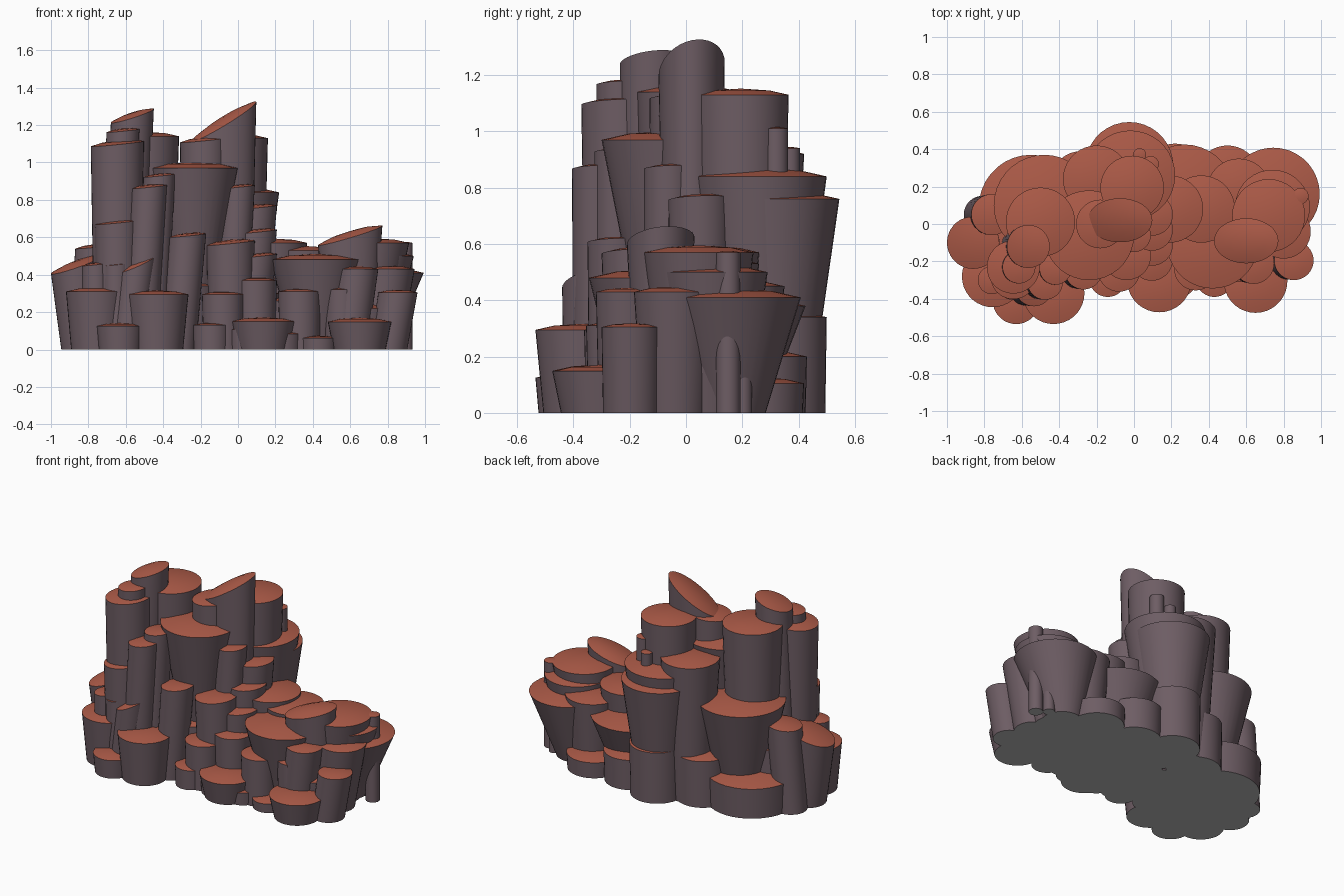
import bpy, bmesh, math

SEG = 36


def material(name, rgb):
    m = bpy.data.materials.new(name)
    m.diffuse_color = (*rgb, 1)
    return m


STONE = material("stone_side", (0.155, 0.11, 0.128))
CAP = material("rust_cap", (0.42, 0.105, 0.065))
UNDER = material("grey_underside", (0.48, 0.48, 0.48))


def column(name, x, y, r, z, slope=None, squash=1.0, flare=None, lean=None):
    """Tapered column with a low domed cap centred on (x, y, z)."""
    # wide low columns taper more; narrow tall ones and the right side lean
    if flare is None:
        flare = 1 - (3.0 if 0.35 < z < 1 else 2.0) * max(0, r - 0.08)
    if slope is None:
        slope = 0.1 if r < 0.15 and x < 0.1 and z > 0.4 else 0
    if lean is None:
        lean = -0.05 if (r < 0.12 and z > 0.4) or x > 0.65 else 0
    bm = bmesh.new()

    def ring(cx, rad, height, tilt):
        # caps slant along x and a little towards the front
        pts = [(rad * math.cos(a), rad * squash * math.sin(a))
               for a in (2 * math.pi * i / SEG for i in range(SEG))]
        return [bm.verts.new((cx + u, y + v, height + tilt * (u + 0.35 * v))) for u, v in pts]

    base = ring(x + lean, r * flare, 0, 0)
    rim = ring(x, r, z, slope)
    mid = ring(x, r * 0.6, z + r * 0.09, slope)
    tip = bm.verts.new((x, y, z + r * 0.13))
    bm.faces.new(base[::-1]).material_index = 2
    for i in range(SEG):
        j = (i + 1) % SEG
        bm.faces.new((base[i], base[j], rim[j], rim[i]))
        for f in (bm.faces.new((rim[i], rim[j], mid[j], mid[i])),
                  bm.faces.new((mid[i], mid[j], tip))):
            f.material_index = 1
    me = bpy.data.meshes.new(name)
    bm.to_mesh(me)
    bm.free()
    for m in (STONE, CAP, UNDER):
        me.materials.append(m)
    ob = bpy.data.objects.new(name, me)
    bpy.context.collection.objects.link(ob)
    ob.select_set(True)
    return ob


# columns with strongly slanted tops
column("peak_column", -0.075, 0.02, 0.173, 1.22, 0.6, 0.68)
column("left_peak_column", -0.565, -0.12, 0.115, 1.25, 0.32)
column("right_peak_column", 0.6, -0.09, 0.172, 0.61, 0.3, 0.7)
column("left_end_column", -0.86, -0.1, 0.14, 0.455, 0.35, lean=0.03)
column("front_slant_column", -0.535, -0.34, 0.1, 0.46, 0.45, lean=-0.06)
# broad funnel at the front of the middle tower
column("funnel_column", -0.24, -0.06, 0.24, 0.97, 0, 1, 0.2)

# left tower: x, y, radius, height
for c in [(-0.5, 0.01, 0.185, 1.14), (-0.645, -0.23, 0.142, 1.1),
          (-0.615, -0.23, 0.088, 1.17), (-0.48, 0.1, 0.27, 0.66),
          (-0.645, -0.28, 0.122, 0.68), (-0.475, -0.31, 0.095, 0.87),
          (-0.42, -0.24, 0.085, 0.93), (-0.76, 0.05, 0.11, 0.55)]:
    column("left_tower_column", *c)

# middle tower
for c in [(-0.01, 0.195, 0.17, 1.13), (-0.18, 0, 0.13, 1.12),
          (-0.02, 0.26, 0.24, 0.84), (-0.025, 0.31, 0.235, 0.76),
          (-0.2, 0.24, 0.18, 0.92), (-0.27, -0.25, 0.1, 0.61),
          (0, -0.06, 0.09, 0.87), (-0.04, -0.17, 0.13, 0.57)]:
    column("middle_tower_column", *c)

# wide columns on the right
for c in [(0.72, 0.045, 0.195, 0.57), (0.745, 0.16, 0.248, 0.41),
          (0.8, -0.04, 0.145, 0.43), (0.42, -0.1, 0.245, 0.48),
          (0.56, 0.18, 0.17, 0.45), (0.27, 0.16, 0.265, 0.38),
          (0.855, -0.195, 0.105, 0.305), (0.64, -0.21, 0.11, 0.43)]:
    column("right_cluster_column", *c)

# low columns along the front
for c in [(-0.755, -0.28, 0.165, 0.31), (-0.63, -0.41, 0.125, 0.125),
          (-0.43, -0.37, 0.165, 0.295), (-0.08, -0.25, 0.112, 0.295),
          (0.135, -0.3, 0.172, 0.15), (0.33, -0.24, 0.115, 0.31),
          (0.65, -0.305, 0.17, 0.148)]:
    column("front_foot_column", *c)

# broad low columns along the back
for c in [(-0.55, 0.09, 0.28, 0.2), (-0.28, 0.22, 0.17, 0.31),
          (-0.02, 0.33, 0.17, 0.34), (0.22, 0.26, 0.17, 0.2),
          (0.5, 0.25, 0.17, 0.105)]:
    column("back_foot_column", *c, flare=0.97)

# stumps between the front columns
for i in range(4):
    column("front_stump", -0.14 + 0.19 * i, -0.29, 0.1, 0.13 - 0.023 * i)

# staircase from the middle tower down to the right and front
for i in range(4):
    column("stair_column", 0.095, 0.05 - 0.08 * i, 0.113, 0.76 - 0.13 * i)
for i in range(2):
    column("right_stair_column", 0.19 + 0.17 * i, 0.08, 0.18, 0.57 - 0.04 * i)
    column("right_step_column", 0.74 - 0.18 * i, 0.09 - 0.3 * i, 0.2 - 0.1 * i, 0.5 - 0.18 * i)
    column("left_step_column", -0.76 + 0.11 * i, -0.3 - 0.03 * i, 0.075, 0.455, lean=0)

# hidden core filling the middle
for i in range(5):
    column("core_column", -0.62 + 0.32 * i, -0.06, 0.2, 0.38 - 0.04 * i, flare=1)

# little studs standing on the back ledges
for x, y, z in [(0.03, 0.37, 0.94), (0.83, 0.2, 0.5)]:
    column("small_stud", x, y, 0.035, z, 0, lean=0)
    column("large_stud", x + 0.06, y - 0.05, 0.043, z + 0.07, 0, lean=0)

# smooth sides with crisp rims
bpy.context.view_layer.objects.active = bpy.context.selected_objects[0]
bpy.ops.object.shade_smooth_by_angle(angle=math.radians(40))
